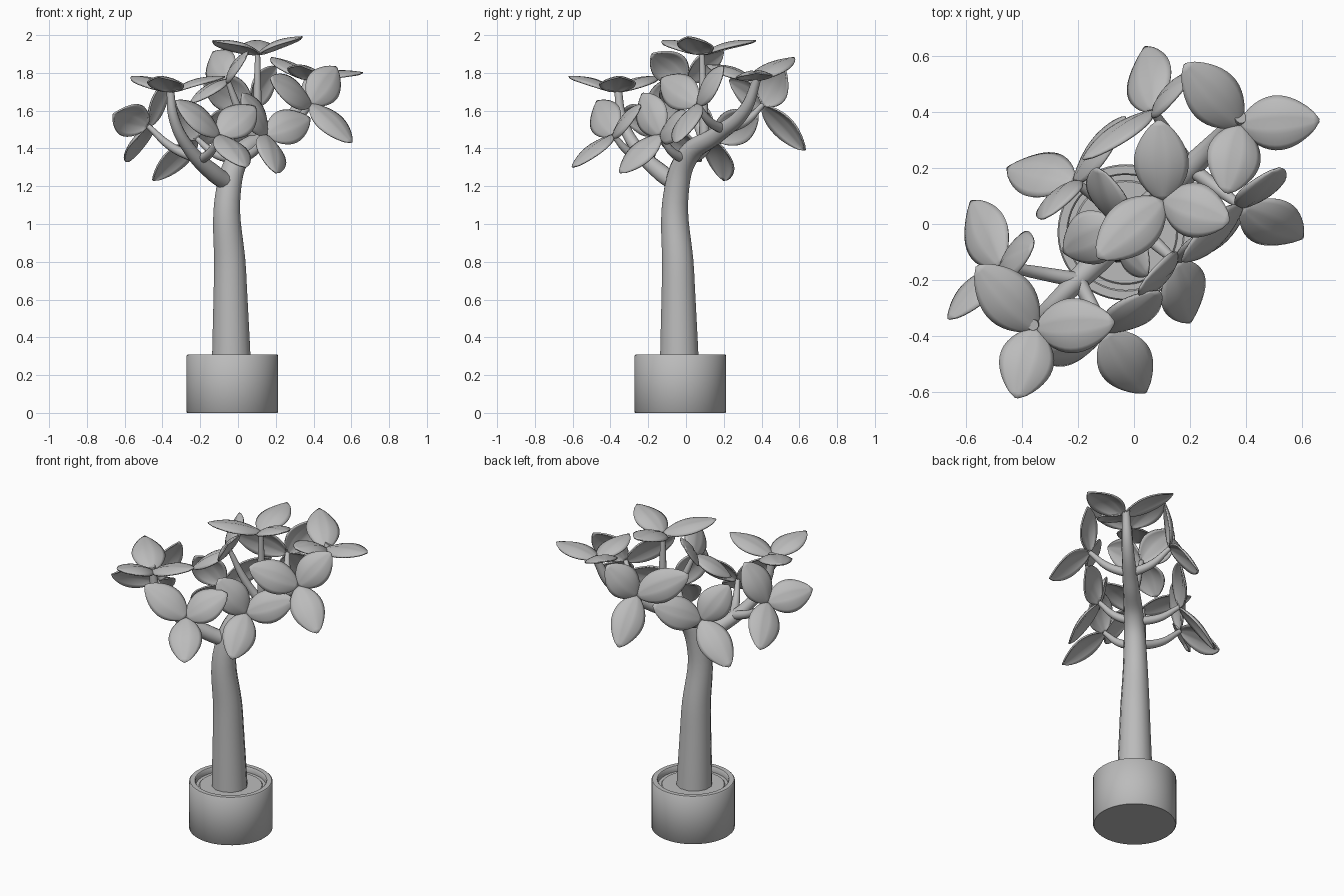
import bpy, bmesh, math
from mathutils import Vector

cube = bpy.data.objects.get("Cube")
if cube:
    bpy.data.objects.remove(cube)

colour = (.5, .5, .5, 1)
grey = bpy.data.materials.new("plain_grey")
grey.use_nodes = True
grey.diffuse_color = colour
grey.node_tree.nodes["Principled BSDF"].inputs["Base Color"].default_value = colour


def link(name, data):
    ob = bpy.data.objects.new(name, data)
    bpy.context.collection.objects.link(ob)
    data.materials.append(grey)
    return ob


def smooth_object(name, bm):
    bmesh.ops.recalc_face_normals(bm, faces=bm.faces)
    mesh = bpy.data.meshes.new(name)
    bm.to_mesh(mesh)
    bm.free()
    ob = link(name, mesh)
    bpy.ops.object.select_all(action='DESELECT')
    ob.select_set(True)
    bpy.context.view_layer.objects.active = ob
    bpy.ops.object.shade_smooth_by_angle(angle=math.radians(45))
    return ob


# Pot: a turned profile with a rim and a soil surface
def pot(radius, height, wall, drop, bevel):
    inner = radius - wall
    profile = [(0, 0), (radius - bevel, 0), (radius, bevel),
               (radius, height - bevel), (radius - bevel, height),
               (inner + bevel, height), (inner, height - bevel),
               (inner, height - drop - bevel), (inner - wall / 2, height - drop - bevel),
               (inner - wall / 2 - bevel, height - drop), (0, height - drop)]
    bm = bmesh.new()
    verts = [bm.verts.new((r, 0, z)) for r, z in profile]
    edges = [bm.edges.new(pair) for pair in zip(verts, verts[1:])]
    bmesh.ops.spin(bm, geom=verts + edges, cent=(0, 0, 0), axis=(0, 0, 1),
                   angle=math.tau, steps=48, use_duplicate=False)
    bmesh.ops.remove_doubles(bm, verts=bm.verts, dist=.0001)
    smooth_object("pot", bm).location = (-.03, -.03, 0)


pot(radius=.243, height=.308, wall=.038, drop=.03, bevel=.005)


# Trunk and branches: tapered tubes through (position, radius) points
def tube(name, points):
    curve = bpy.data.curves.new(name, 'CURVE')
    curve.dimensions = '3D'
    curve.bevel_depth = 1
    curve.resolution_u = 8
    curve.use_fill_caps = True
    spline = curve.splines.new('BEZIER')
    spline.bezier_points.add(len(points) - 1)
    for point, (position, radius) in zip(spline.bezier_points, points):
        point.co = position
        point.radius = radius
        point.handle_left_type = point.handle_right_type = 'AUTO'
    link(name, curve)


# Both main limbs lie in the diagonal plane, so one offset gives x and y
def diagonal_tube(name, points):
    tube(name, [(Vector((d, d, z)), radius) for d, z, radius in points])


diagonal_tube("trunk", [(-.035, .27, .106), (-.042, .75, .088), (-.05, 1.18, .068),
                        (.01, 1.36, .058), (.16, 1.47, .046), (.31, 1.6, .034),
                        (.38, 1.78, .022)])
diagonal_tube("left_fork", [(-.03, 1.2, .045), (-.13, 1.27, .046), (-.26, 1.4, .034),
                            (-.34, 1.56, .028), (-.36, 1.72, .02)])


# Leaf: domed oval with a shallow groove along the midrib
def leaf(name, base, tip, axis, rows=14, cols=10):
    along = tip - base
    normal = (axis - axis.project(along)).normalized()
    side = normal.cross(along.normalized())
    bm = bmesh.new()
    grid = []
    for i in range(rows + 1):
        t = i / rows
        swell = max(math.sin(math.pi * t ** .92), 0)
        half = .093 * swell ** .75 + .003
        row = []
        for j in range(cols + 1):
            s = j / cols * 2 - 1
            groove = .005 * swell if j == cols // 2 else 0
            lift = .028 * swell - .3 * half * s * s - groove
            row.append(bm.verts.new(base + along * t + side * half * s + normal * lift))
        grid.append(row)
    for a, b in zip(grid, grid[1:]):
        for j in range(cols):
            bm.faces.new((a[j], b[j], b[j + 1], a[j + 1]))
    solid = smooth_object(name, bm).modifiers.new("thickness", 'SOLIDIFY')
    solid.thickness = .009
    solid.offset = 0


# Cluster: three leaves that meet just behind the plane through their tips,
# carried on a sagging stem unless a main limb already ends there
def cluster(name, joint, *tips):
    tips = [Vector(tip) for tip in tips]
    middle = sum(tips, Vector()) / len(tips)
    axis = (tips[1] - tips[0]).cross(tips[2] - tips[0]).normalized()
    if axis.dot(middle - Vector((0, 0, 1.3))) < 0:
        axis.negate()
    centre = middle - axis * .08
    if joint:
        d, z = joint
        start = Vector((d, d, z))
        bend = start.lerp(centre, .55) - Vector((0, 0, .03))
        tube(name + "_stem", [(start, .028), (bend, .023), (centre, .014)])
    for number, tip in enumerate(tips, 1):
        leaf(f"{name}_leaf_{number}", centre, tip, axis)


# Joints on the diagonal limbs, as offset and height
fork, left_limb, crook, right_limb = (0, 1.34), (-.2, 1.34), (.1, 1.43), (.2, 1.5)

cluster("front_left_top", None, (-.56, -.15, 1.78), (-.07, -.35, 1.78), (-.42, -.62, 1.78))
cluster("back_right_top", None, (.18, .57, 1.88), (.66, .37, 1.8), (.33, .11, 1.84))
cluster("crown", crook, (.09, .37, 1.97), (.34, .01, 1.99), (-.13, -.12, 1.97))
cluster("right", right_limb, (.52, .2, 1.83), (.17, -.13, 1.77), (.6, -.05, 1.43))
cluster("front", left_limb, (.09, -.24, 1.62), (.04, -.6, 1.3), (-.33, -.47, 1.65))
cluster("front_right", fork, (.2, -.35, 1.27), (.38, .02, 1.56), (.02, -.23, 1.69))
cluster("left", left_limb, (-.66, -.34, 1.58), (-.58, .08, 1.33), (-.36, -.08, 1.77))
cluster("back_left", fork, (-.45, .2, 1.23), (-.32, .02, 1.65), (-.03, .38, 1.58))
cluster("back", right_limb, (.04, .63, 1.39), (.2, .52, 1.83), (-.18, .23, 1.76))
cluster("middle", crook, (-.13, .2, 1.91), (-.25, -.1, 1.64), (.05, -.18, 1.9))
